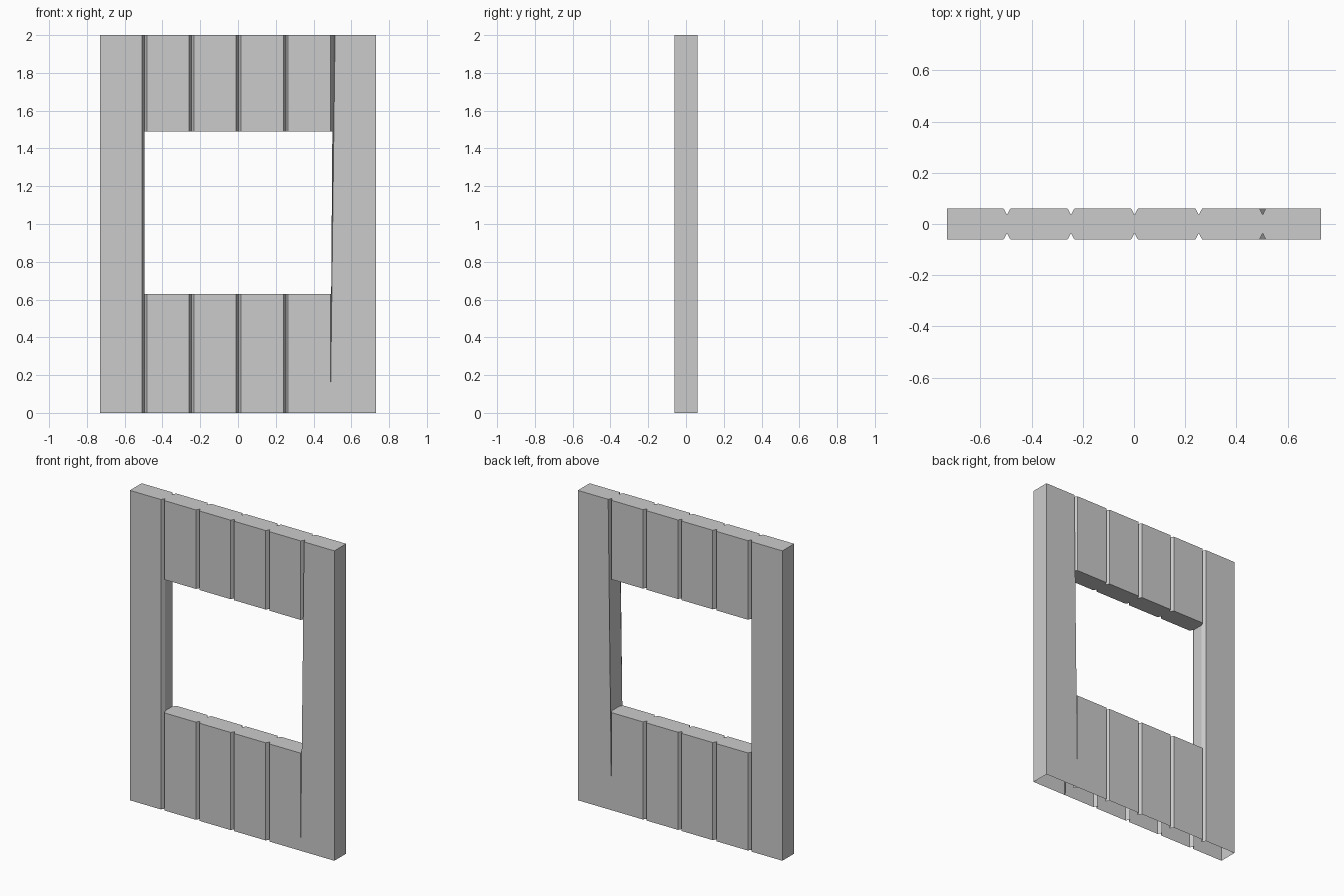
import bpy, bmesh

if "Cube" in bpy.data.objects:
    bpy.data.objects.remove(bpy.data.objects["Cube"])

W, T = 0.73, 0.06            # half width, half thickness
APEX_Y, HALF = 0.036, 0.013  # groove bottom depth and half width
GROOVES = [-0.496, -0.246, 0.002, 0.253, 0.503]
SILL, HEAD, TOP = 0.63, 1.49, 2.0


def add_object(name, faces):
    bm = bmesh.new()
    for f in faces:
        bm.faces.new([bm.verts.new(p) for p in f])
    bmesh.ops.remove_doubles(bm, verts=bm.verts, dist=1e-5)
    bmesh.ops.recalc_face_normals(bm, faces=bm.faces)
    me = bpy.data.meshes.new(name)
    bm.to_mesh(me)
    bm.free()
    ob = bpy.data.objects.new(name, me)
    bpy.context.collection.objects.link(ob)


def shell(low, high, z0, z1, cap_low, cap_high, skip):
    """Side walls between two matching outlines, with optional end caps."""
    n = len(low)
    a = [(x, y, z0) for x, y in low]
    b = [(x, y, z1) for x, y in high]
    faces = [[a[i], a[(i + 1) % n], b[(i + 1) % n], b[i]]
             for i in range(n) if i not in skip]
    if cap_low:
        faces.append(a[::-1])
    if cap_high:
        faces.append(b)
    return faces


def plank_outline(x0, x1):
    return [(x0 + HALF, -T), (x1 - HALF, -T), (x1, -APEX_Y),
            (x1, APEX_Y), (x1 - HALF, T), (x0 + HALF, T),
            (x0, APEX_Y), (x0, -APEX_Y)]


def stile_outline(outer, corner, apex):
    return [(outer, -T), (corner, -T), (apex, -APEX_Y),
            (apex, APEX_Y), (corner, T), (outer, T)]


# Short planks above and below the opening, hollow and open underneath
for i, (x0, x1) in enumerate(zip(GROOVES, GROOVES[1:])):
    o = plank_outline(x0, x1)
    add_object(f"lower_plank_{i + 1}", shell(o, o, 0, SILL, False, True, (2, 6)))
    add_object(f"upper_plank_{i + 1}", shell(o, o, HEAD, TOP, True, True, (2, 6)))

# Full-height side boards; the right one leans in slightly at its foot
for name, outer, apex, low_c, high_c in (
        ("left_board", -W, GROOVES[0], GROOVES[0] - HALF, GROOVES[0] - HALF),
        ("right_board", W, GROOVES[-1], 0.489, 0.514)):
    faces = shell(stile_outline(outer, low_c, apex), stile_outline(outer, high_c, apex),
                  0, TOP, False, True, (2,))
    # Jamb face beside the opening
    jamb = [(apex, -APEX_Y, SILL), (apex, APEX_Y, SILL),
            (apex, APEX_Y, HEAD), (apex, -APEX_Y, HEAD)]
    add_object(name, faces)
    add_object(name.replace("board", "jamb"), [jamb if apex < 0 else jamb[::-1]])
